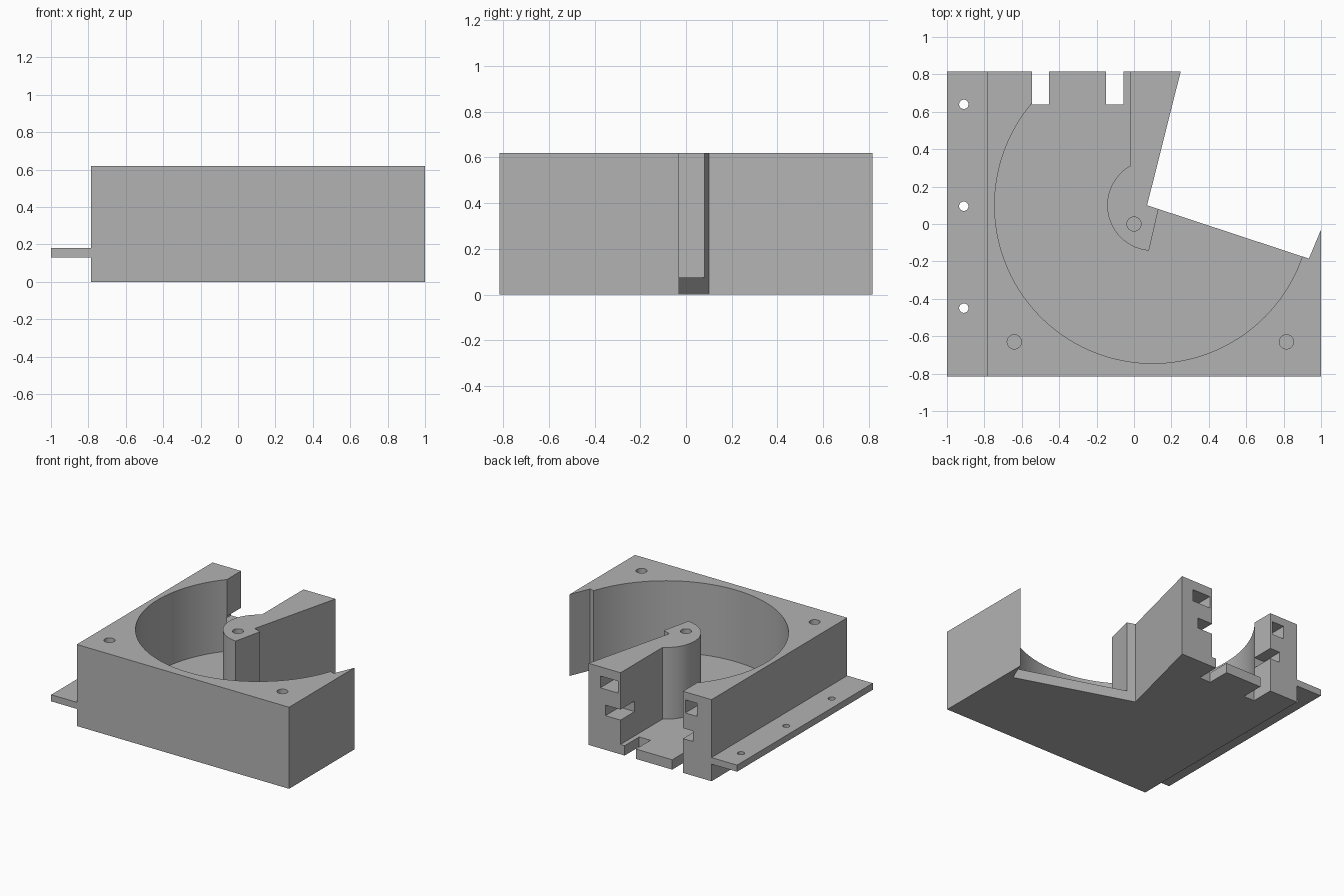
import bpy, bmesh
from math import cos, sin, pi, radians, acos, atan2, hypot

old = bpy.data.objects.get("Cube")
if old:
    bpy.data.objects.remove(old, do_unlink=True)

grey = bpy.data.materials.new("plain grey")
grey.use_nodes = True
grey.diffuse_color = (0.45, 0.45, 0.45, 1)
grey.node_tree.nodes["Principled BSDF"].inputs["Base Color"].default_value = grey.diffuse_color


def prism(name, points, z0, z1):
    """Upright solid from a plan outline."""
    bm = bmesh.new()
    base = bm.faces.new([bm.verts.new((x, y, z0)) for x, y in points])
    top = bmesh.ops.extrude_face_region(bm, geom=[base])["geom"]
    bmesh.ops.translate(bm, vec=(0, 0, z1 - z0),
                        verts=[v for v in top if isinstance(v, bmesh.types.BMVert)])
    bmesh.ops.recalc_face_normals(bm, faces=bm.faces)
    mesh = bpy.data.meshes.new(name)
    bm.to_mesh(mesh)
    bm.free()
    mesh.materials.append(grey)
    obj = bpy.data.objects.new(name, mesh)
    bpy.context.collection.objects.link(obj)
    return obj


def rect(x0, x1, y0, y1):
    return [(x0, y0), (x1, y0), (x1, y1), (x0, y1)]


def arc(cx, cy, r, a0, a1, n):
    return [(cx + r * cos(a0 + (a1 - a0) * i / n),
             cy + r * sin(a0 + (a1 - a0) * i / n)) for i in range(n + 1)]


def disc(x, y, r):
    return arc(x, y, r, 0, 2 * pi, 32)[:-1]


def combine(target, tool, operation="DIFFERENCE"):
    """Boolean the tool into the target, then discard the tool."""
    tool.hide_render = True
    mod = target.modifiers.new("cut", "BOOLEAN")
    mod.operation = operation
    mod.solver = "EXACT"
    mod.object = tool
    bpy.context.view_layer.objects.active = target
    bpy.ops.object.modifier_apply(modifier=mod.name)
    bpy.data.objects.remove(tool, do_unlink=True)


TOP, FLOOR, BACK = 0.62, 0.075, 0.815
LEFT_WALL, RIGHT_WALL = -0.545, -0.02

# Main block with side mounting flange
housing = prism("housing", rect(-0.785, 1, -BACK, BACK), 0, TOP)
combine(housing, prism("flange", rect(-1, -0.75, -BACK, BACK), 0.13, 0.18), "UNION")

# Round chamber opening into the rear channel, leaving the central hub standing
cx, cy, outer, hub = 0.1, 0.1, 0.845, 0.243
outer_end = -acos((LEFT_WALL - cx) / outer)
outline = arc(cx, cy, outer, radians(-10), outer_end - 2 * (pi + outer_end), 120)
outline += [(LEFT_WALL, 0.9), (RIGHT_WALL, 0.9)]
hub_start = acos((RIGHT_WALL - cx) / hub)
hub_end = 2 * pi + atan2(-0.24, -0.02)
outline += arc(cx, cy, hub, hub_start, hub_end, 48)
outline += [(0.14, 0.12)]
combine(housing, prism("chamber_cutter", outline, FLOOR, 0.8))

# Angled opening through the full height
combine(housing, prism("opening_cutter", [
    (0.07, 0.1), (0.935, -0.185), (1, -0.03), (1.1, 0.2), (1.1, 0.9),
    (0.271, 0.9)], -0.1, 0.8))

# Floor notches at the rear
for x0, x1 in ((LEFT_WALL, -0.455), (-0.15, -0.055)):
    combine(housing, prism("notch_cutter", rect(x0, x1, 0.64, 0.9), -0.1, 0.12))

# Rear pockets: closed upper ones, lower ones open to the channel
for x0, x1, z0, z1 in ((0, 0.15, 0.46, 0.55), (-0.665, -0.565, 0.46, 0.56),
                       (-0.1, 0.106, 0.26, 0.34), (-0.63, -0.5, 0.26, 0.34)):
    combine(housing, prism("pocket_cutter", rect(x0, x1, 0.645, 0.9), z0, z1))

# Flange holes and blind screw holes
for y in (0.64, 0.095, -0.45):
    combine(housing, prism("hole_cutter", disc(-0.91, y, 0.025), 0, 0.4))
for x, y in ((0, 0), (-0.64, -0.63), (0.815, -0.63)):
    combine(housing, prism("screw_cutter", disc(x, y, 0.038), 0.2, 0.8))

# Smooth curved walls, crisp edges
bpy.ops.object.select_all(action="DESELECT")
housing.select_set(True)
bpy.context.view_layer.objects.active = housing
bpy.ops.object.shade_smooth_by_angle(angle=radians(25))
